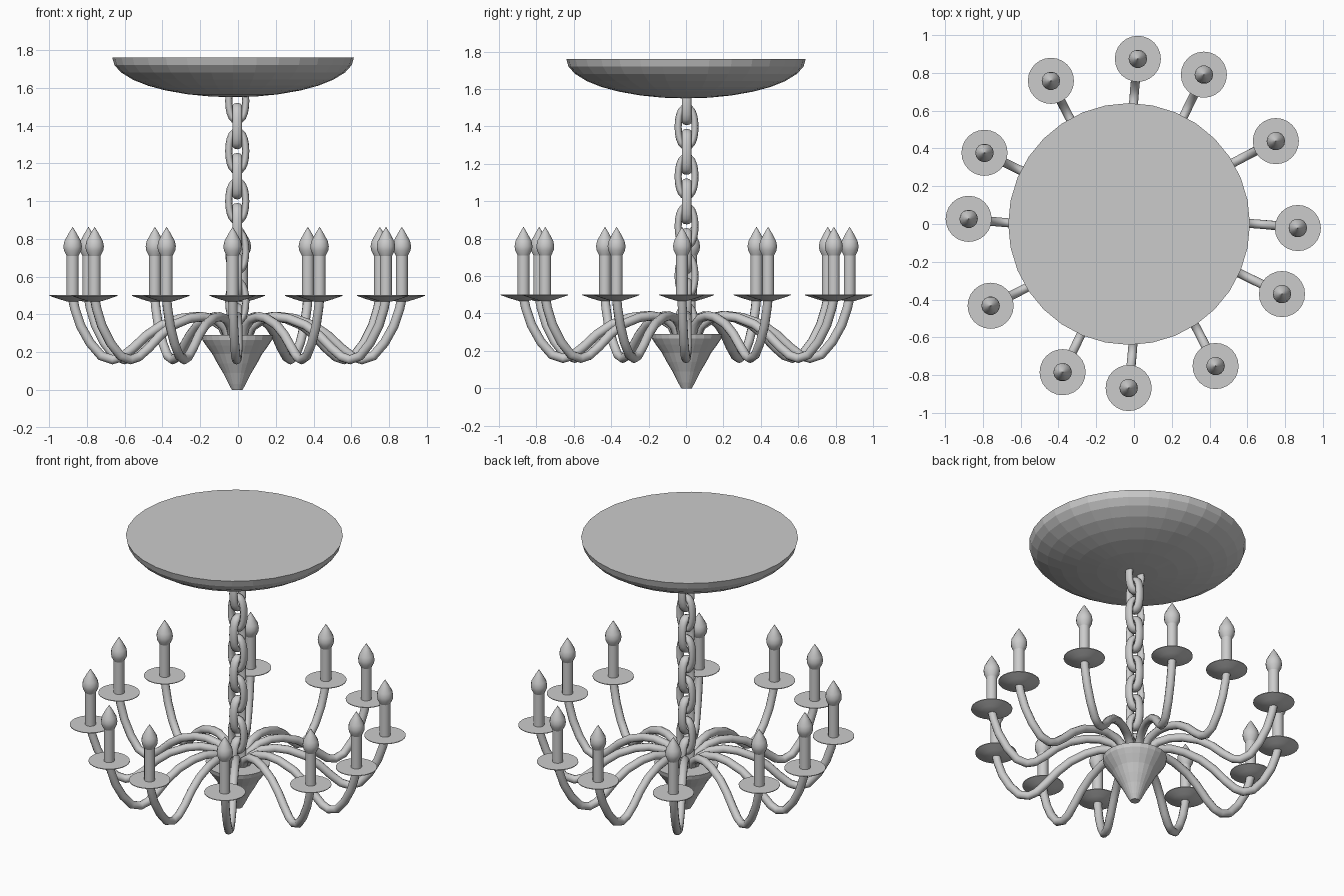
import bpy, bmesh, math
from mathutils import Vector

if "Cube" in bpy.data.objects:
    bpy.data.objects.remove(bpy.data.objects["Cube"])

metal = bpy.data.materials.new("grey_metal")
metal.diffuse_color = (0.6, 0.6, 0.6, 1)
metal.use_nodes = True
metal.node_tree.nodes["Principled BSDF"].inputs["Base Color"].default_value = metal.diffuse_color
CX, CY = -0.004, 0.003


def finish(name, bm, loc=(0, 0, 0), smooth=None):
    bmesh.ops.recalc_face_normals(bm, faces=bm.faces)
    me = bpy.data.meshes.new(name)
    bm.to_mesh(me)
    bm.free()
    me.materials.append(metal)
    ob = bpy.data.objects.new(name, me)
    ob.location = loc
    bpy.context.collection.objects.link(ob)
    if smooth:
        bpy.ops.object.select_all(action='DESELECT')
        ob.select_set(True)
        bpy.context.view_layer.objects.active = ob
        bpy.ops.object.shade_smooth_by_angle(angle=math.radians(smooth))
    return ob


def skin(bm, rings, closed=False):
    """Bridge rings of points; cap the ends unless closed."""
    vs = [[bm.verts.new(p) for p in ring] for ring in rings]
    n = len(vs[0])
    pairs = list(zip(vs, vs[1:])) + ([(vs[-1], vs[0])] if closed else [])
    for a, b in pairs:
        for i in range(n):
            j = (i + 1) % n
            bm.faces.new((a[i], a[j], b[j], b[i]))
    if not closed:
        bm.faces.new(vs[0])
        bm.faces.new(vs[-1])


def lathe(name, profile, n, loc, smooth=None):
    bm = bmesh.new()
    skin(bm, [[(r * math.cos(2 * math.pi * i / n), r * math.sin(2 * math.pi * i / n), z)
               for i in range(n)] for r, z in profile])
    return finish(name, bm, loc, smooth)


def tube(name, path, side, ra, rb, n, loc, closed=False):
    """Sweep an oval along a path lying in a plane with normal 'side'."""
    bm, rings, m = bmesh.new(), [], len(path)
    for k, p in enumerate(path):
        a = path[(k - 1) % m] if closed else path[max(k - 1, 0)]
        b = path[(k + 1) % m] if closed else path[min(k + 1, m - 1)]
        t = (b - a).normalized()
        u = side.cross(t).normalized()
        s = t.cross(u)
        rings.append([p + u * ra * math.cos(2 * math.pi * i / n) + s * rb * math.sin(2 * math.pi * i / n)
                      for i in range(n)])
    skin(bm, rings, closed)
    return finish(name, bm, loc, 50)


# ceiling canopy: shallow half ellipsoid with a flat top
canopy = [(max(0.64 * math.cos(a), 0.004), 1.76 - 0.21 * math.sin(a))
          for a in (math.radians(d) for d in (0, 11, 22, 34, 45, 56, 68, 79, 90))]
lathe("ceiling_canopy", canopy, 32, (-0.026, 0, 0))

# central hub: flared cone
lathe("hub_cone", [(0.028, 0), (0.045, 0.03), (0.075, 0.09), (0.105, 0.14), (0.132, 0.19),
                   (0.165, 0.235), (0.185, 0.265), (0.19, 0.29)], 24, (CX, CY, 0))

# chain of alternating oval links
for k in range(10):
    across = Vector((1, 0, 0)) if k % 2 == 0 else Vector((0, 1, 0))
    normal = across.cross(Vector((0, 0, 1)))
    pts = []
    for i in range(20):
        a = 2 * math.pi * i / 20
        c, s = math.cos(a), math.sin(a)
        pts.append(across * 0.045 * math.copysign(abs(c) ** 0.85, c)
                   + Vector((0, 0, 0.104 * math.copysign(abs(s) ** 0.95, s))))
    tube("chain_link", pts, normal, 0.019, 0.027, 10, (CX, CY, 1.53 - 0.1327 * k), True)

# arm path (radius, height), drip pan, candle and bulb profiles
ARM = [(0.05, 0.27), (0.08, 0.335), (0.14, 0.375), (0.22, 0.388), (0.30, 0.378), (0.40, 0.342),
       (0.48, 0.288), (0.55, 0.222), (0.61, 0.175), (0.66, 0.16), (0.72, 0.18), (0.78, 0.25),
       (0.83, 0.34), (0.86, 0.43), (0.872, 0.485)]
PAN = [(0.03, 0.468), (0.07, 0.48), (0.122, 0.498), (0.122, 0.502), (0.03, 0.502)]
CANDLE = [(0.032, 0.49), (0.032, 0.72)]
BULB = [(0.032, 0.71), (0.046, 0.738), (0.049, 0.76), (0.044, 0.787), (0.022, 0.828), (0.001, 0.862)]

# twelve arms in four groups of three, each slightly bent sideways at its outer end
for quarter in range(4):
    for inner, outer in ((0.4, -1.6), (31.6, 30.0), (64.9, 64.6)):
        path = []
        for r, z in ARM:
            f = min(max((r - 0.55) / 0.322, 0), 1)
            a = math.radians(90 * quarter + inner + (outer - inner) * f)
            path.append(Vector((r * math.cos(a), r * math.sin(a), z)))
        side = Vector((-math.sin(a), math.cos(a), 0))
        tube("arm", path, side, 0.025, 0.025, 10, (CX, CY, 0))
        end = (CX + path[-1].x, CY + path[-1].y, 0)
        lathe("drip_pan", PAN, 24, end, 30)
        lathe("candle", CANDLE, 14, end, 30)
        lathe("flame_bulb", BULB, 14, end, 30)
